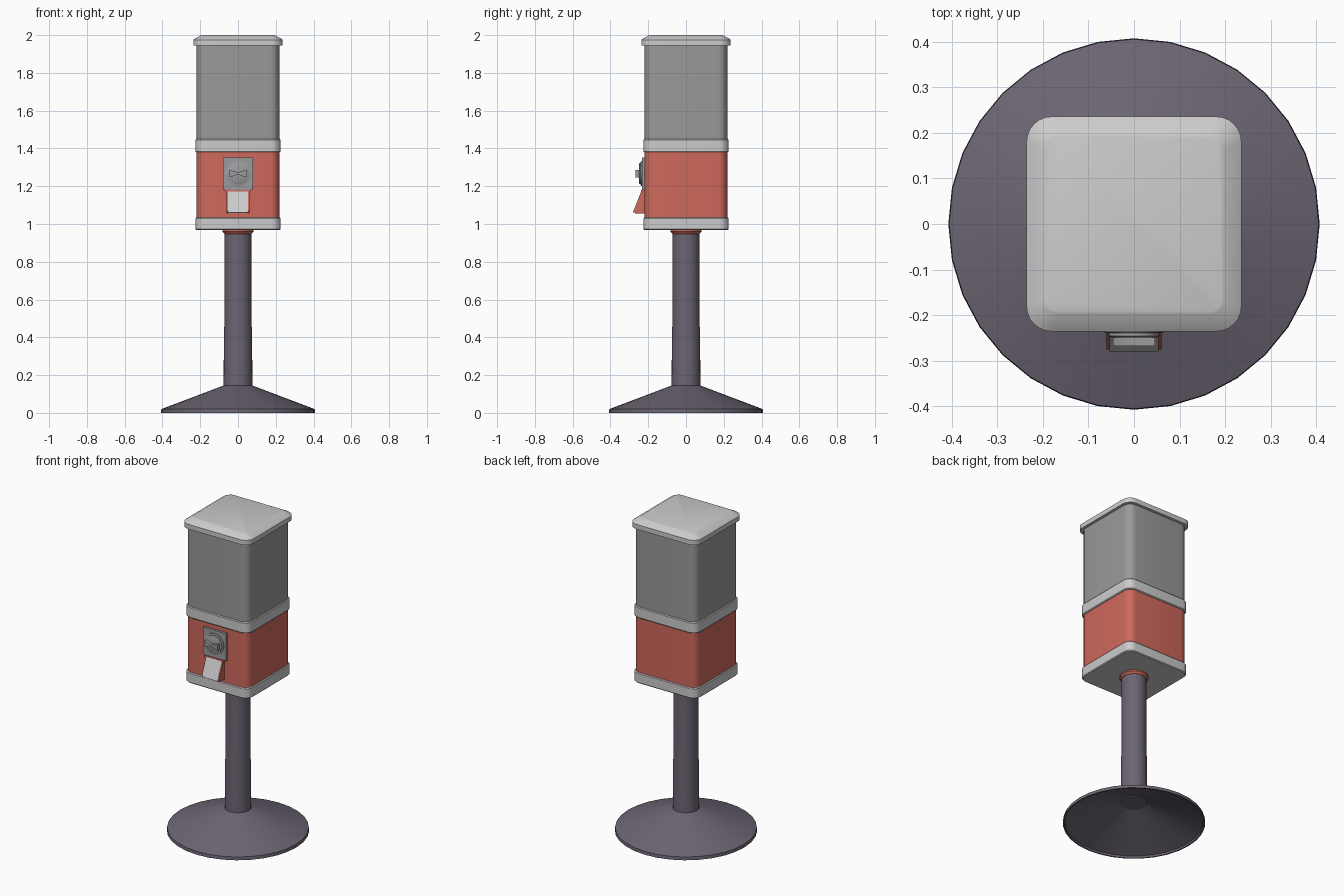
import bpy, bmesh, math
from mathutils import Matrix

cube = bpy.data.objects.get("Cube")
if cube:
    bpy.data.objects.remove(cube, do_unlink=True)


def material(name, r, g, b):
    m = bpy.data.materials.new(name)
    m.use_nodes = True
    m.diffuse_color = (r, g, b, 1)
    m.node_tree.nodes["Principled BSDF"].inputs["Base Color"].default_value = (r, g, b, 1)
    return m


LIGHT = material("light grey", 0.60, 0.60, 0.60)
TANK = material("tank grey", 0.32, 0.32, 0.32)
RED = material("coral red", 0.62, 0.14, 0.105)
STEEL = material("dark mauve", 0.15, 0.13, 0.17)
METAL = material("metal grey", 0.33, 0.33, 0.34)


def finish(name, bm, mat, angle=35):
    bmesh.ops.recalc_face_normals(bm, faces=bm.faces)
    mesh = bpy.data.meshes.new(name)
    bm.to_mesh(mesh)
    bm.free()
    mesh.materials.append(mat)
    ob = bpy.data.objects.new(name, mesh)
    bpy.context.collection.objects.link(ob)
    bpy.ops.object.select_all(action='DESELECT')
    ob.select_set(True)
    bpy.context.view_layer.objects.active = ob
    bpy.ops.object.shade_smooth_by_angle(angle=math.radians(angle))
    return ob


def loft(name, rings, mat, closed=False, matrix=None, angle=35):
    """Skin a list of equal-length point rings, capping the ends or closing the loop."""
    bm = bmesh.new()
    loops = [[bm.verts.new(p) for p in ring] for ring in rings]
    pairs = list(zip(loops, loops[1:]))
    if closed:
        pairs.append((loops[-1], loops[0]))
    else:
        bm.faces.new(loops[0])
        bm.faces.new(loops[-1])
    n = len(loops[0])
    for a, b in pairs:
        for i in range(n):
            j = (i + 1) % n
            bm.faces.new((a[i], a[j], b[j], b[i]))
    if matrix:
        bm.transform(matrix)
    return finish(name, bm, mat, angle)


def rounded_square(half, z, radius, steps=6):
    pts = []
    for q, (sx, sy) in enumerate(((1, 1), (-1, 1), (-1, -1), (1, -1))):
        for k in range(steps + 1):
            a = math.pi / 2 * (q + k / steps)
            pts.append((sx * (half - radius) + radius * math.cos(a),
                        sy * (half - radius) + radius * math.sin(a), z))
    return pts


def circle(r, z, n=32):
    return [(r * math.cos(2 * math.pi * i / n), r * math.sin(2 * math.pi * i / n), z)
            for i in range(n)]


def square_part(name, profile, mat):
    return loft(name, [rounded_square(*p) for p in profile], mat)


def round_part(name, profile, mat, closed=False, matrix=None):
    return loft(name, [circle(*p) for p in profile], mat, closed, matrix)


def extruded(name, outline, axis, lo, hi, mat):
    """Extrude a 2D outline along x (outline is y,z) or y (outline is x,z)."""
    def place(p, d):
        return (d, p[0], p[1]) if axis == 'x' else (p[0], d, p[1])
    return loft(name, [[place(p, d) for p in outline] for d in (lo, hi)], mat)


# Stand: hollow cone foot, pole and collar
round_part("foot", [(0.408, 0), (0.406, 0.02), (0.076, 0.145), (0.07, 0.138), (0.398, 0.012), (0.4, 0)],
           STEEL, closed=True)
round_part("pole", [(0.076, 0.13), (0.075, 0.4), (0.071, 0.5), (0.071, 0.96)], STEEL)
round_part("collar", [(0.072, 0.948), (0.082, 0.96), (0.082, 0.975)], RED)

# Cabinet, tank, trim bands and lid
square_part("bottom_band", [(0.222, 0.968, 0.05), (0.226, 0.973, 0.05),
                            (0.226, 1.03, 0.05), (0.222, 1.035, 0.05)], LIGHT)
square_part("cabinet", [(0.219, 1.03, 0.05), (0.219, 1.385, 0.05)], RED)
square_part("middle_band", [(0.222, 1.38, 0.05), (0.226, 1.385, 0.05),
                            (0.226, 1.445, 0.05), (0.222, 1.45, 0.05)], LIGHT)
square_part("tank", [(0.219, 1.445, 0.05), (0.219, 1.95, 0.05)], TANK)
square_part("lid", [(0.236, 1.945, 0.055), (0.236, 1.975, 0.055), (0.228, 1.981, 0.052),
                    (0.198, 1.998, 0.03), (0.192, 2.0, 0.026)], LIGHT)

# Coin mechanism: plate, dial, bow-tie handle
extruded("coin_plate", [(-0.08, 1.18), (0.08, 1.18), (0.08, 1.352), (-0.08, 1.352)],
         'y', -0.233, -0.21, METAL)
front = Matrix.Translation((0, -0.23, 1.267)) @ Matrix.Rotation(math.pi / 2, 4, 'X')
round_part("dial_rim", [(0.066, 0), (0.066, 0.008), (0.06, 0.01)], METAL, matrix=front)
round_part("dial", [(0.056, 0), (0.056, 0.016), (0.05, 0.019)], METAL, matrix=front)
extruded("handle", [(-0.046, 1.247), (0, 1.261), (0.046, 1.247),
                    (0.046, 1.287), (0, 1.273), (-0.046, 1.287)], 'y', -0.268, -0.24, METAL)

# Dispensing chute: frame lip, cheeks and sloping flap
extruded("chute_lip", [(-0.066, 1.165), (0.066, 1.165), (0.066, 1.18), (-0.066, 1.18)],
         'y', -0.238, -0.21, RED)
for side, x in (("left", 0.057), ("right", -0.057)):
    extruded(side + "_chute_cheek", [(-0.21, 1.055), (-0.268, 1.055), (-0.276, 1.068),
                                     (-0.236, 1.17), (-0.21, 1.17)],
             'x', x - 0.003, x + 0.003, RED)
extruded("chute_flap", [(-0.232, 1.17), (-0.238, 1.172), (-0.281, 1.062), (-0.275, 1.058)],
         'x', -0.054, 0.054, LIGHT)
